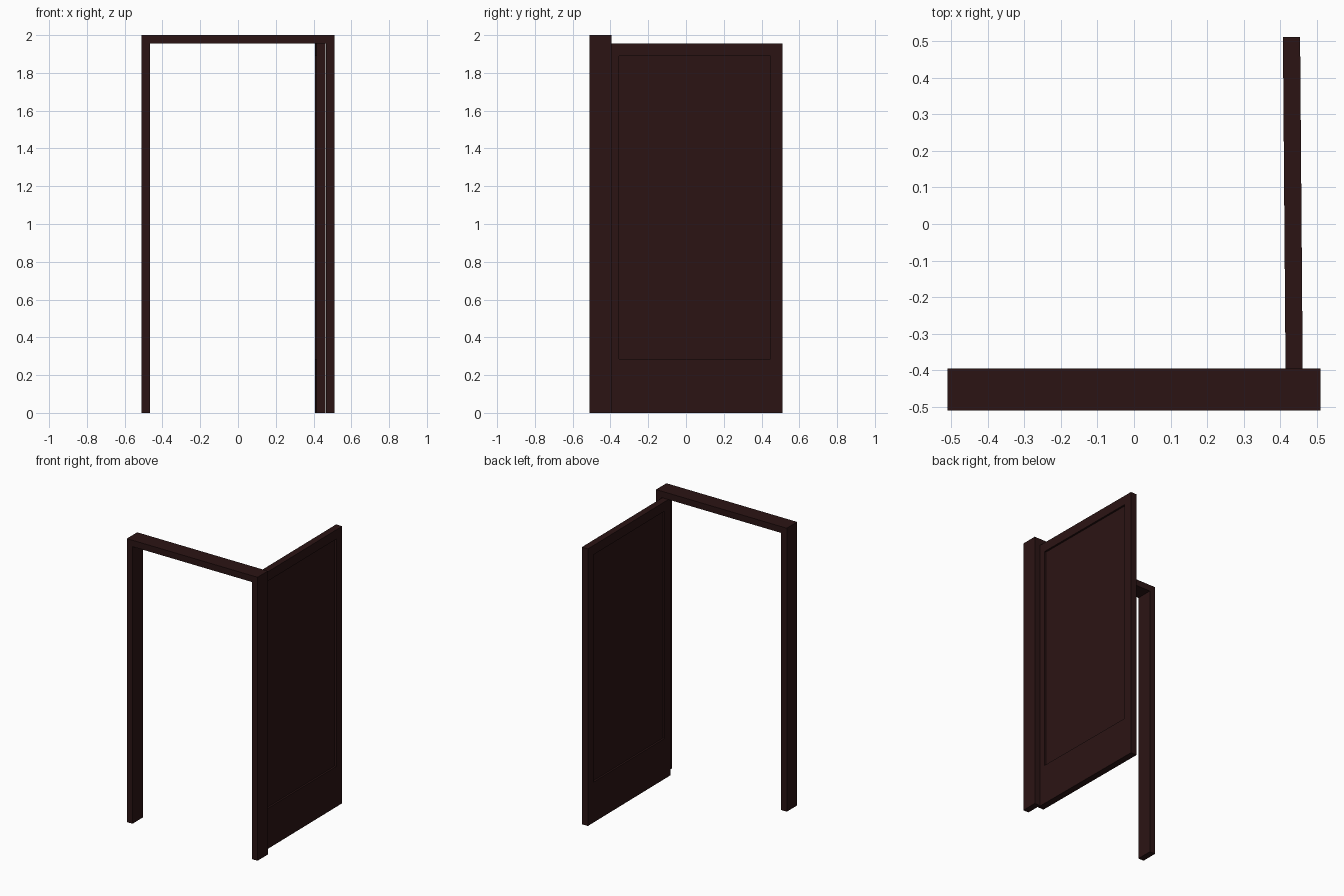
import bpy, bmesh, math
from mathutils import Matrix, Vector

if "Cube" in bpy.data.objects:
    bpy.data.objects.remove(bpy.data.objects["Cube"])

wood = bpy.data.materials.new("dark_wood")
wood.diffuse_color = (0.024, 0.007, 0.007, 1)
wood.use_nodes = True
wood.node_tree.nodes["Principled BSDF"].inputs["Base Color"].default_value = wood.diffuse_color


def finish(bm, name):
    bmesh.ops.recalc_face_normals(bm, faces=bm.faces)
    mesh = bpy.data.meshes.new(name)
    bm.to_mesh(mesh)
    bm.free()
    mesh.materials.append(wood)
    obj = bpy.data.objects.new(name, mesh)
    bpy.context.collection.objects.link(obj)
    return obj


# Frame: U-shaped profile (two jambs and a header) extruded in depth
HALF, JAMB, TOP, FRONT, BACK = 0.51, 0.044, 2.0, -0.511, -0.395
inner, lintel = HALF - JAMB, TOP - 0.045
right = [(inner, lintel), (inner, 0), (HALF, 0), (HALF, TOP)]
profile = right + [(-x, z) for x, z in reversed(right)]
bm = bmesh.new()
face = bm.faces.new([bm.verts.new((x, FRONT, z)) for x, z in profile])
ext = bmesh.ops.extrude_face_region(bm, geom=[face], use_keep_orig=True)
bmesh.ops.translate(bm, vec=(0, BACK - FRONT, 0),
                    verts=[v for v in ext["geom"] if isinstance(v, bmesh.types.BMVert)])
finish(bm, "door_frame")

# Door leaf: slab with its local origin on the hinge line
THICK, WIDTH, HEIGHT = 0.047, 0.932, lintel
MARGIN, BOTTOM_RAIL, RECESS = 0.093, 0.285, 0.013
bm = bmesh.new()
bmesh.ops.create_cube(bm, size=1, matrix=Matrix.Translation((-THICK / 2, WIDTH / 2, HEIGHT / 2))
                      @ Matrix.Diagonal((THICK, WIDTH, HEIGHT, 1)))
bm.normal_update()

# Recessed panel on both sides, with a taller bottom rail
for panel in [f for f in bm.faces if abs(f.normal.x) > 0.9]:
    bmesh.ops.inset_individual(bm, faces=[panel], thickness=MARGIN)
    for v in panel.verts:
        if v.co.z < HEIGHT / 2:
            v.co.z = BOTTOM_RAIL
    inward = Vector((-math.copysign(RECESS, panel.normal.x), 0, 0))
    sunk = bmesh.ops.extrude_discrete_faces(bm, faces=[panel])["faces"][0]
    bmesh.ops.translate(bm, vec=inward, verts=sunk.verts)
door = finish(bm, "door_leaf")

# Swing open about the right jamb
door.location = (0.462, -0.42, 0)
door.rotation_euler.z = math.radians(0.45)
